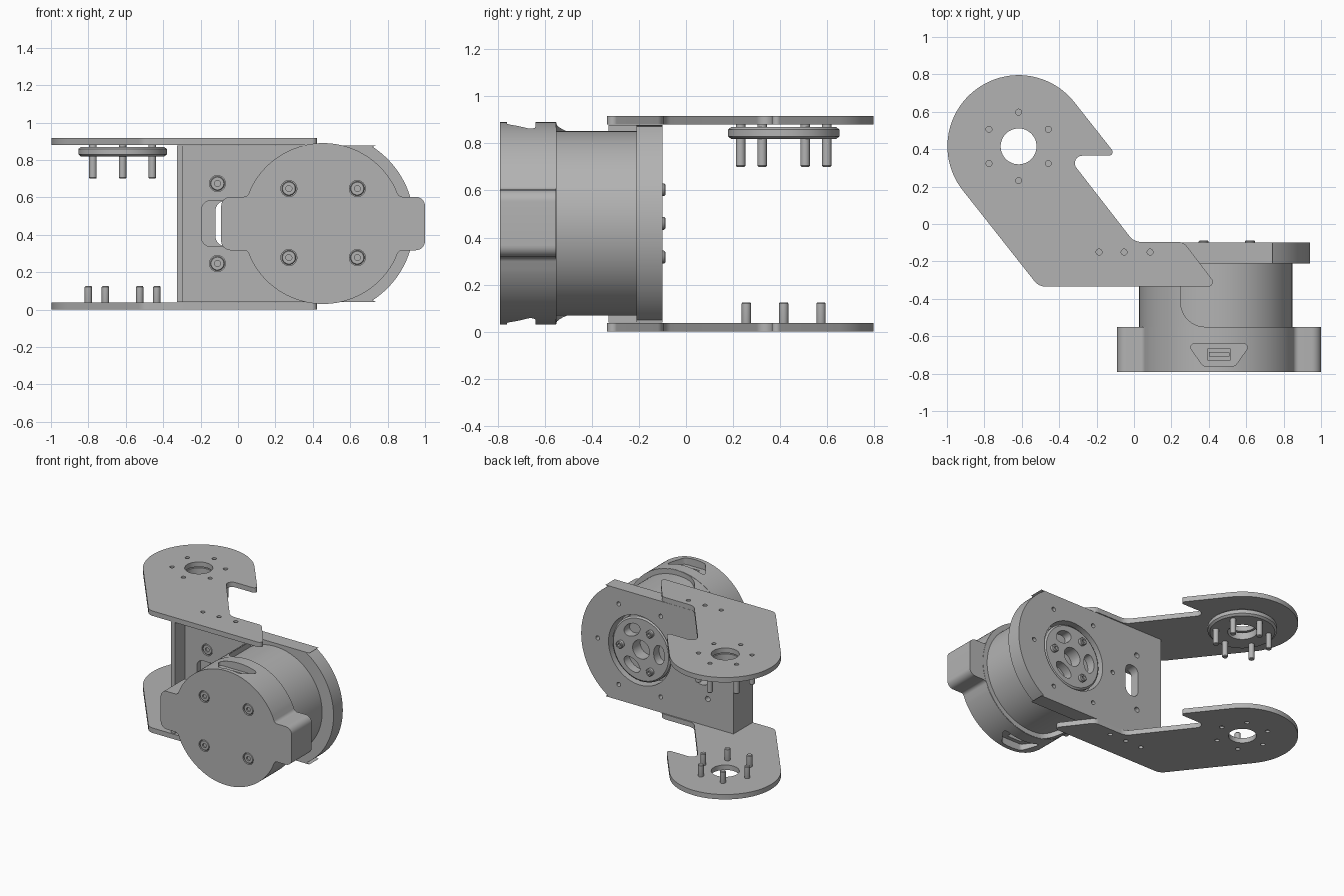
import bpy, bmesh
from math import cos, sin, pi, radians
from mathutils import Vector

if "Cube" in bpy.data.objects:
    bpy.data.objects.remove(bpy.data.objects["Cube"], do_unlink=True)

grey = bpy.data.materials.new("plain_grey")
grey.use_nodes = True
colour = (0.45, 0.45, 0.45, 1)
grey.diffuse_color = colour
grey.node_tree.nodes["Principled BSDF"].inputs["Base Color"].default_value = colour

MX, MZ = 0.455, 0.46      # motor axis
PX, PY = -0.617, 0.415    # pivot axis
parts = []


def place(u, v, w, axis):
    return (u, v, w) if axis == "Z" else (u, w, v)


def finish(name, bm):
    bmesh.ops.recalc_face_normals(bm, faces=bm.faces)
    mesh = bpy.data.meshes.new(name)
    bm.to_mesh(mesh)
    bm.free()
    mesh.materials.append(grey)
    ob = bpy.data.objects.new(name, mesh)
    bpy.context.scene.collection.objects.link(ob)
    parts.append(ob)
    return ob


def prism(name, pts, axis, a, b, chamfer=0, near=None):
    """Extrude an outline from a to b, optionally chamfering the rim at b."""
    bm = bmesh.new()
    low = [bm.verts.new(place(u, v, a, axis)) for u, v in pts]
    top = [bm.verts.new(place(u, v, b, axis)) for u, v in pts]
    n = len(pts)
    bm.faces.new(low)
    rim = bm.faces.new(top)
    for i in range(n):
        j = (i + 1) % n
        bm.faces.new((low[i], low[j], top[j], top[i]))
    if chamfer:
        edges = [e for e in rim.edges if near is None or all(near(v.co) for v in e.verts)]
        bmesh.ops.bevel(bm, geom=edges, offset=chamfer, segments=1, affect="EDGES")
    return finish(name, bm)


def lathe(name, profile, cu, cv, axis, n=48, closed=False):
    """Spin (radius, height) points about an axis."""
    bm = bmesh.new()
    rings = [[bm.verts.new(place(cu + r * cos(2 * pi * k / n), cv + r * sin(2 * pi * k / n), w, axis))
              for k in range(n)] for r, w in profile]
    pairs = list(zip(rings, rings[1:]))
    if closed:
        pairs.append((rings[-1], rings[0]))
    else:
        bm.faces.new(rings[0])
        bm.faces.new(rings[-1])
    for p, q in pairs:
        for k in range(n):
            j = (k + 1) % n
            bm.faces.new((p[k], p[j], q[j], q[k]))
    return finish(name, bm)


def rod(name, u, v, r, a, b, axis, n=24):
    return lathe(name, [(r, a), (r, b)], u, v, axis, n)


def rounded(corners, steps=8):
    """Outline with each (u, v, radius) corner filleted."""
    out, n = [], len(corners)
    for i, (u, v, r) in enumerate(corners):
        p = Vector((u, v))
        if r == 0:
            out.append((u, v))
            continue
        d1 = (Vector(corners[i - 1][:2]) - p).normalized()
        d2 = (Vector(corners[(i + 1) % n][:2]) - p).normalized()
        half = d1.angle(d2) / 2
        c = p + (d1 + d2).normalized() * r / sin(half)
        t = r * cos(half) / sin(half)
        s, e = p + d1 * t - c, p + d2 * t - c
        sweep = s.angle_signed(e)
        for k in range(steps + 1):
            a = -sweep * k / steps
            out.append((c.x + s.x * cos(a) - s.y * sin(a), c.y + s.x * sin(a) + s.y * cos(a)))
    return out


def box(u0, u1, v0, v1, r):
    return rounded([(u0, v0, r), (u1, v0, r), (u1, v1, r), (u0, v1, r)])


def cut(ob, *tools):
    for tool in tools:
        mod = ob.modifiers.new("cut", "BOOLEAN")
        mod.operation, mod.solver, mod.object = "DIFFERENCE", "EXACT", tool
        bpy.context.view_layer.objects.active = ob
        bpy.ops.object.modifier_apply(modifier=mod.name)
        parts.remove(tool)
        bpy.data.objects.remove(tool, do_unlink=True)


def circle6(cu, cv, r, start, count=6):
    return [(cu + r * cos(radians(start) + 2 * pi * k / count),
             cv + r * sin(radians(start) + 2 * pi * k / count)) for k in range(count)]


# Bent bracket plates, chamfered on their outer faces
outline = rounded([(-0.554, 0.949, 0.379), (-1.151, 0.478, 0.379), (-0.509, -0.335, 0.08),
                   (0.447, -0.335, 0.025), (0.265, -0.096, 0.06), (0.0, -0.096, 0.08),
                   (-0.358, 0.365, 0.04), (-0.093, 0.365, 0.02)], 20)
for name, inner, outer, start in (("top_plate", 0.88, 0.917, 90), ("bottom_plate", 0.037, 0, 0)):
    plate = prism(name, outline, "Z", inner, outer, 0.025)
    lo, hi = min(inner, outer) - 0.05, max(inner, outer) + 0.05
    holes = circle6(PX, PY, 0.183, start) + [(x, -0.15) for x in (-0.187, -0.053, 0.086)]
    cut(plate, rod("hole", PX, PY, 0.096, lo, hi, "Z", 48),
        *[rod("hole", u, v, 0.016, lo, hi, "Z", 16) for u, v in holes])

# Pivot horn and pins
lathe("pivot_horn", [(0.1, 0.818), (0.222, 0.818), (0.237, 0.83), (0.237, 0.858), (0.222, 0.87),
                     (0.1, 0.87)], PX, PY, "Z", 64, True)
for u, v in circle6(PX, PY, 0.183, 90):
    lathe("upper_pin", [(0.016, 0.70), (0.02, 0.705), (0.02, 0.885)], u, v, "Z", 20)
for u, v in circle6(PX, PY, 0.183, 0):
    lathe("lower_pin", [(0.015, 0.015), (0.02, 0.03), (0.02, 0.12), (0.016, 0.125)], u, v, "Z", 20)

# Upright mounting plate with rounded end, bore, slot and screw holes
arc = [(0.452 + 0.49 * cos(radians(a)), MZ + 0.49 * sin(radians(a))) for a in range(-57, 58, 3)]
mount = prism("mounting_plate", [(-0.325, 0.877), (-0.325, 0.04), (0.74, 0.04)] + arc + [(0.74, 0.877)],
              "Y", -0.21, -0.1)
cut(mount, rod("bore", MX, MZ, 0.26, -0.3, 0, "Y", 64),
    prism("recess", box(-0.195, 0.1, 0.337, 0.583, 0.05), "Y", -0.3, -0.17),
    prism("slot", box(-0.12, -0.01, 0.34, 0.58, 0.05), "Y", -0.3, 0),
    *[rod("hole", u, v, 0.016, -0.16, 0, "Y", 16) for u, v in circle6(MX, MZ, 0.35, 0)],
    *[rod("hole", -0.11, v, 0.02, -0.3, 0, "Y", 16) for v in (0.246, 0.674)],
    *[rod("hole", -0.11, v, 0.043, -0.3, -0.195, "Y", 24) for v in (0.246, 0.674)])
prism("mount_flange", [(-0.325, -0.33), (-0.295, -0.33), (-0.295, -0.21), (-0.325, -0.21)], "Z", 0.04, 0.877)

# Output horn set into the bore
horn = lathe("output_horn", [(0.07, -0.205), (0.242, -0.205), (0.242, -0.125), (0.23, -0.115),
                             (0.07, -0.115)], MX, MZ, "Y", 64, True)
for k in range(3):
    a = radians(60 + 120 * k)
    oval = []
    for i in range(24):
        t = 2 * pi * i / 24
        p, q = 0.15 + 0.045 * cos(t), 0.072 * sin(t)
        oval.append((MX + p * cos(a) - q * sin(a), MZ + p * sin(a) + q * cos(a)))
    cut(horn, prism("pocket", oval, "Y", -0.18, 0))
for u, v in circle6(MX, MZ, 0.165, 0, 3):
    lathe("horn_screw", [(0.027, -0.13), (0.027, -0.093), (0.022, -0.088), (0.012, -0.088),
                         (0.012, -0.105)], u, v, "Y", 20)

# Motor body and partial shell
rod("motor_body", MX, MZ, 0.392, -0.58, -0.209, "Y", 96)
shell = lathe("motor_shell", [(0.38, -0.575), (0.428, -0.575), (0.428, -0.21), (0.38, -0.21)],
              MX, MZ, "Y", 96, True)
cut(shell, prism("opening", rounded([(0.25, -0.55, 0.13), (1.2, -0.55, 0), (1.2, -0.1, 0), (0.25, -0.1, 0)]),
                 "Z", -0.2, 1.2))

# Front cap with side ears
cap_pts = []
for s in (1, -1):
    cap_pts += [(MX + s * 0.43 * cos(radians(a)), MZ + s * 0.43 * sin(radians(a)), 0)
                for a in range(27, 154, 3)]
    cap_pts += [(MX - s * 0.405, MZ + s * 0.143, 0.03), (MX - s * 0.545, MZ + s * 0.143, 0.05),
                (MX - s * 0.545, MZ - s * 0.143, 0.05), (MX - s * 0.405, MZ - s * 0.143, 0.03)]
cap = prism("motor_cap", rounded(cap_pts), "Y", -0.79, -0.552, 0.028,
            lambda c: (c.x - MX) ** 2 + (c.z - MZ) ** 2 < 0.19)
trapezoid = rounded([(0.285, -0.64, 0.02), (0.625, -0.64, 0.02), (0.54, -0.76, 0.03), (0.37, -0.76, 0.03)])
for s in (1, -1):
    cut(cap, prism("pocket", trapezoid, "Z", MZ + s * 0.375, MZ + s * 0.6),
        prism("socket", box(0.395, 0.515, -0.73, -0.665, 0.005), "Z", MZ + s * 0.34, MZ + s * 0.5))
    prism("socket_tongue", box(0.4, 0.51, -0.71, -0.685, 0.004), "Z", MZ + s * 0.33, MZ + s * 0.365)

# Countersunk screws in the cap and the mounting plate
cap_screws = [(u, v) for u in (0.272, 0.638) for v in (0.278, 0.647)]
cut(cap, *[rod("hole", u, v, 0.043, -0.9, -0.77, "Y", 24) for u, v in cap_screws])
for u, v, w in [(u, v, -0.79) for u, v in cap_screws] + [(-0.11, v, -0.21) for v in (0.246, 0.674)]:
    lathe("screw", [(0.016, w + 0.012), (0.016, w + 0.002), (0.034, w + 0.002), (0.038, w + 0.006),
                    (0.038, w + 0.03)], u, v, "Y", 24)

# Smooth the curved faces and keep the edges crisp
bpy.ops.object.select_all(action="DESELECT")
for ob in parts:
    ob.select_set(True)
bpy.context.view_layer.objects.active = parts[0]
bpy.ops.object.shade_smooth_by_angle(angle=radians(30))
